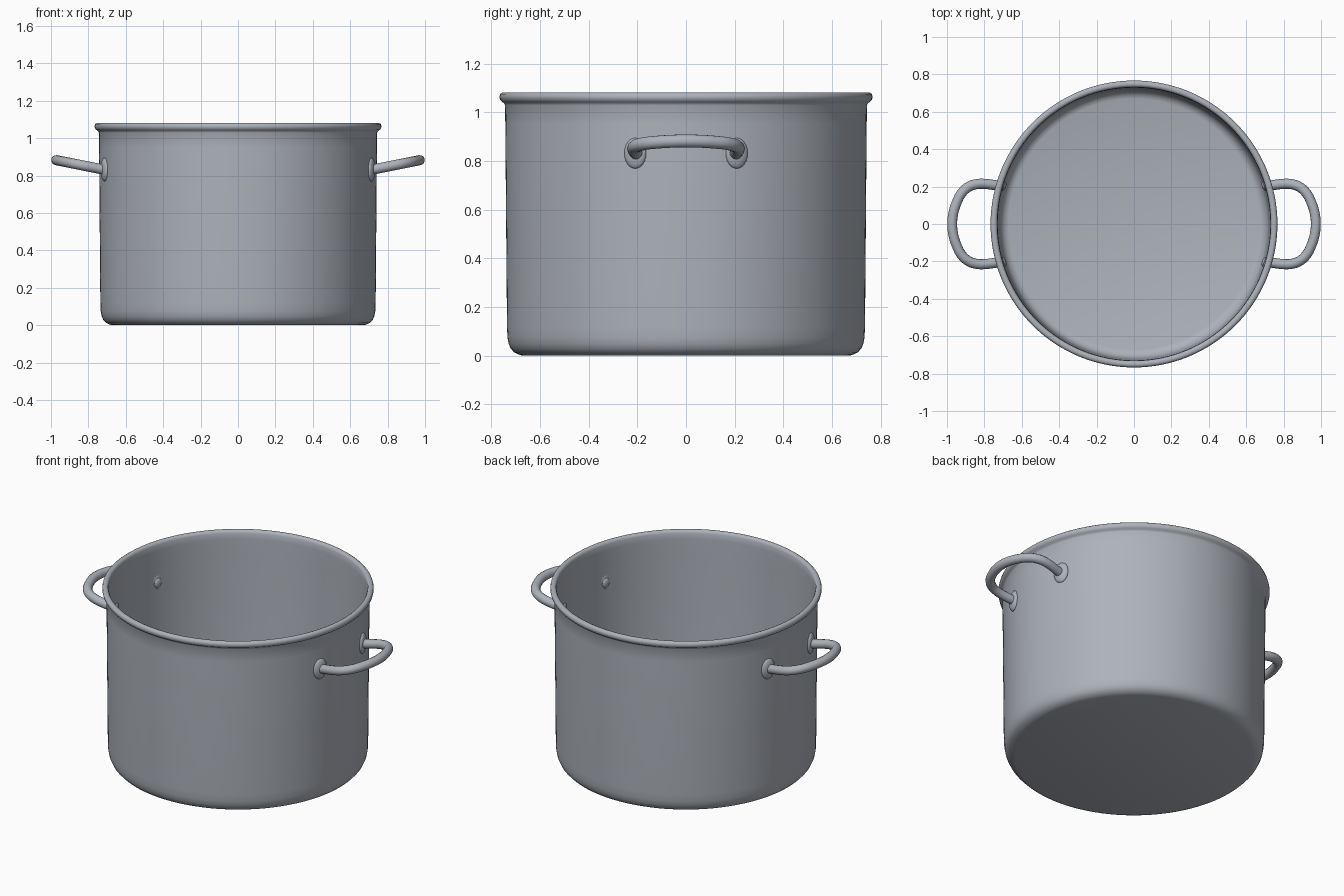
import bpy, bmesh, math
from mathutils import Matrix, Vector

if "Cube" in bpy.data.objects:
    bpy.data.objects.remove(bpy.data.objects["Cube"])

steel = bpy.data.materials.new("brushed steel grey")
steel.diffuse_color = (0.42, 0.45, 0.50, 1)
steel.use_nodes = True
steel.node_tree.nodes["Principled BSDF"].inputs["Base Color"].default_value = steel.diffuse_color


def finish(obj, angle=40):
    obj.data.materials.append(steel)
    bpy.ops.object.select_all(action='DESELECT')
    obj.select_set(True)
    bpy.context.view_layer.objects.active = obj
    bpy.ops.object.shade_smooth_by_angle(angle=math.radians(angle))


def new_object(name, bm):
    bmesh.ops.recalc_face_normals(bm, faces=bm.faces)
    mesh = bpy.data.meshes.new(name)
    bm.to_mesh(mesh)
    bm.free()
    obj = bpy.data.objects.new(name, mesh)
    bpy.context.collection.objects.link(obj)
    return obj


def lathe(name, profile, steps=128):
    bm = bmesh.new()
    verts = [bm.verts.new((r, 0, z)) for r, z in profile]
    edges = [bm.edges.new(pair) for pair in zip(verts, verts[1:])]
    bmesh.ops.spin(bm, geom=verts + edges, axis=(0, 0, 1), cent=(0, 0, 0),
                   angle=2 * math.pi, steps=steps, use_duplicate=False)
    bmesh.ops.remove_doubles(bm, verts=bm.verts, dist=0.0005)
    return new_object(name, bm)


# Pot body: outer wall, rolled rim, inner wall and floor in one profile
profile = [(0, 0), (0.675, 0), (0.69, 0.005), (0.706, 0.013), (0.72, 0.028),
           (0.729, 0.048), (0.734, 0.075), (0.736, 0.12), (0.743, 0.95),
           (0.744, 1.03), (0.748, 1.038), (0.758, 1.044), (0.765, 1.053),
           (0.767, 1.064), (0.764, 1.075), (0.756, 1.081), (0.744, 1.081),
           (0.736, 1.077), (0.731, 1.067), (0.730, 1.03), (0.729, 0.95),
           (0.722, 0.12), (0.72, 0.08), (0.714, 0.054), (0.704, 0.034),
           (0.688, 0.021), (0.67, 0.015), (0, 0.015)]
finish(lathe("pot_body", profile))

# Handle centreline in plan, one half; the height rises outwards
half = [(0.70, 0.203), (0.745, 0.208), (0.79, 0.214), (0.835, 0.214),
        (0.88, 0.201), (0.921, 0.166), (0.948, 0.115), (0.966, 0.058)]
plan = half + [(0.972, 0)] + [(x, -y) for x, y in reversed(half)]


def handle(name, side):
    curve = bpy.data.curves.new(name, 'CURVE')
    curve.dimensions = '3D'
    curve.bevel_depth = 0.027
    curve.bevel_resolution = 4
    curve.use_fill_caps = True
    spline = curve.splines.new('BEZIER')
    spline.bezier_points.add(len(plan) - 1)
    spline.resolution_u = 4
    for p, (x, y) in zip(spline.bezier_points, plan):
        p.co = (side * x, y, 0.832 + (x - 0.72) * 0.2)
        p.handle_left_type = p.handle_right_type = 'AUTO'
    obj = bpy.data.objects.new(name, curve)
    bpy.context.collection.objects.link(obj)
    bpy.ops.object.select_all(action='DESELECT')
    obj.select_set(True)
    bpy.context.view_layer.objects.active = obj
    bpy.ops.object.convert(target='MESH')
    finish(bpy.context.view_layer.objects.active)


def button(name, side, end, radius, size):
    """Flattened dome facing outwards from the wall."""
    a = math.atan2(end * 0.208, side * 0.71)
    bm = bmesh.new()
    bmesh.ops.create_uvsphere(bm, u_segments=24, v_segments=12, radius=1)
    place = (Matrix.Translation(Vector((radius * math.cos(a), radius * math.sin(a), 0.832)))
             @ Matrix.Rotation(a, 4, 'Z') @ Matrix.Diagonal((*size, 1)))
    bmesh.ops.transform(bm, matrix=place, verts=bm.verts)
    finish(new_object(name, bm))


for side, label in ((1, "right"), (-1, "left")):
    handle(f"{label}_handle", side)
    for end, where in ((1, "back"), (-1, "front")):
        # Mounting flange outside, rivet head inside
        button(f"{label}_{where}_flange", side, end, 0.742, (0.02, 0.047, 0.063))
        button(f"{label}_{where}_rivet", side, end, 0.727, (0.014, 0.026, 0.03))
